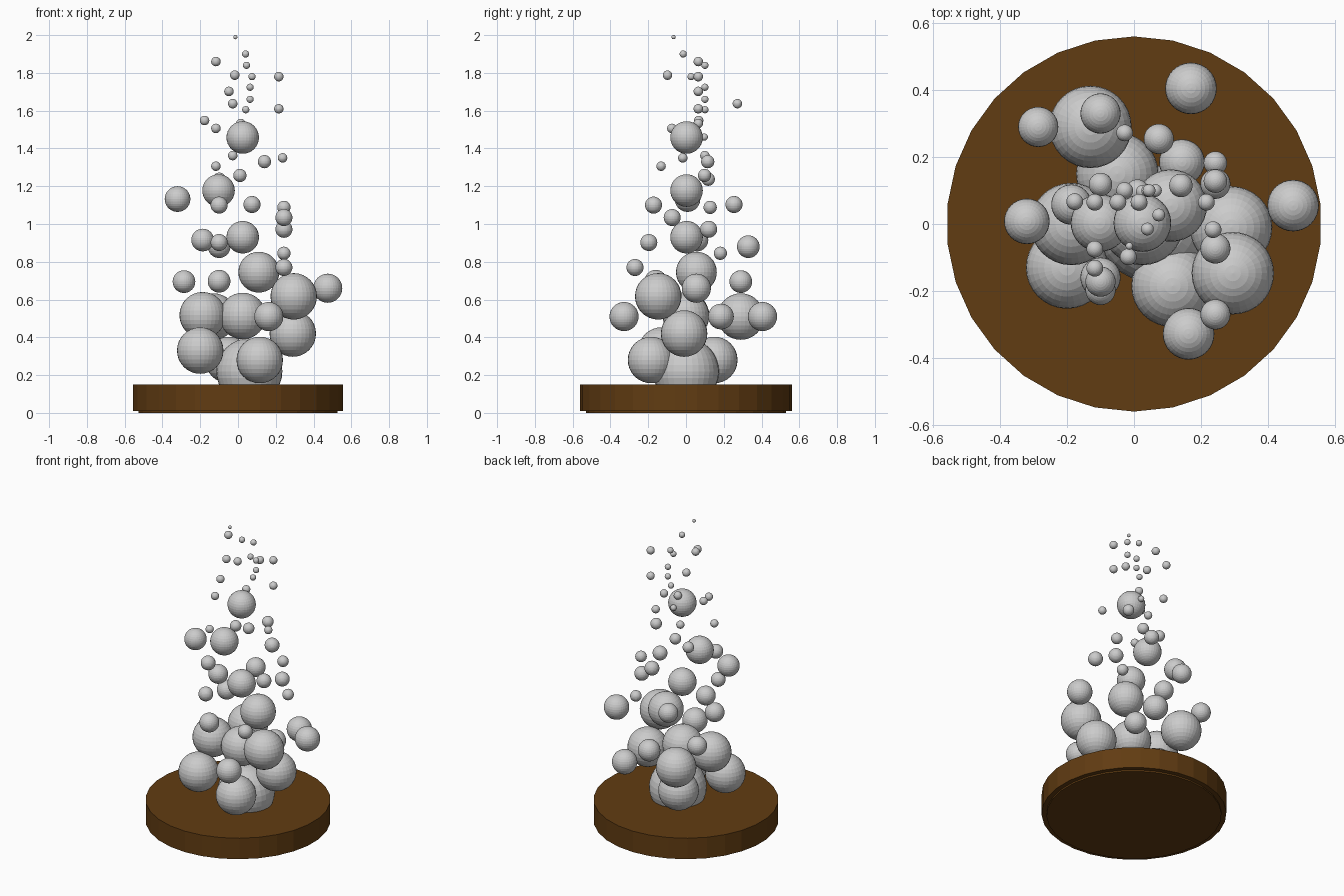
import bpy

brown = bpy.data.materials.new("brown")
brown.diffuse_color = (0.12, 0.045, 0.006, 1)


def disc(name, r, z0, z1):
    bpy.ops.mesh.primitive_cylinder_add(vertices=30, radius=r, depth=z1 - z0,
                                        location=(0, 0, (z0 + z1) / 2), rotation=(0, 0, 0))
    o = bpy.context.object
    o.name = name
    o.data.materials.append(brown)


def bubbles(name, r, centres):
    # one shared faceted ball mesh per size group
    mesh = None
    for c in centres:
        if mesh is None:
            bpy.ops.mesh.primitive_uv_sphere_add(segments=32, ring_count=16, radius=r, location=c)
            o = bpy.context.object
            mesh = o.data
        else:
            o = bpy.data.objects.new(name, mesh)
            o.location = c
            bpy.context.collection.objects.link(o)
        o.name = name


# round base with a slightly recessed underside
disc("base", 0.56, 0.01, 0.15)
disc("base_underside", 0.53, 0, 0.02)

# smoke puffs, largest at the bottom
bubbles("core_puff", 0.175, [(.06, 0, .22)])
bubbles("large_puff", 0.123, [
    (-.13, .29, .51), (-.05, .15, .28), (.29, -.01, .42), (.295, -.147, .617),
    (.115, -.185, .28), (-.2, -.13, .33), (-.187, 0, .517), (.025, 0, .513)])
bubbles("upper_large_puff", 0.108, [(.11, .055, .745)])
bubbles("medium_puff", 0.086, [(.025, .003, 1.458), (-.103, .003, 1.177), (.025, .003, .93)])
bubbles("outer_puff", 0.077, [(.17, .405, .51), (.475, .055, .66), (.163, -.328, .51)])
bubbles("side_puff", 0.068, [(.143, .185, .51), (-.32, .008, 1.132)])
bubbles("small_puff", 0.06, [
    (-.1, .33, .88), (-.286, .29, .695), (-.187, .058, .915), (-.1, -.16, .697)])
bubbles("bubble", 0.045, [
    (.074, .254, 1.103), (.243, .12, .972), (.243, -.27, .77), (.243, -.073, 1.034),
    (-.1, -.197, .902), (-.1, -.172, 1.1)])
bubbles("small_bubble", 0.035, [
    (.243, .182, .845), (.243, .128, 1.088), (.14, .115, 1.33),
    (-.1, .118, 1.237), (.01, .098, 1.257)])
bubbles("tiny_bubble", 0.025, [
    (-.028, .272, 1.637), (.236, -.017, 1.35), (-.117, -.132, 1.306), (-.117, -.075, 1.506),
    (-.177, .067, 1.548), (-.117, .065, 1.86), (-.048, .065, 1.702), (.015, .065, 1.532),
    (.216, .065, 1.61), (.216, .065, 1.78), (-.028, .1, 1.362), (-.017, -.098, 1.788)])
bubbles("speck", 0.019, [
    (.045, .1, 1.84), (.041, .1, 1.605), (.064, .1, 1.66), (.064, .1, 1.724),
    (.074, .027, 1.78), (.04, -.015, 1.9), (.025, .097, 1.46)])
bubbles("top_speck", 0.011, [(-.014, -.066, 1.989)])
